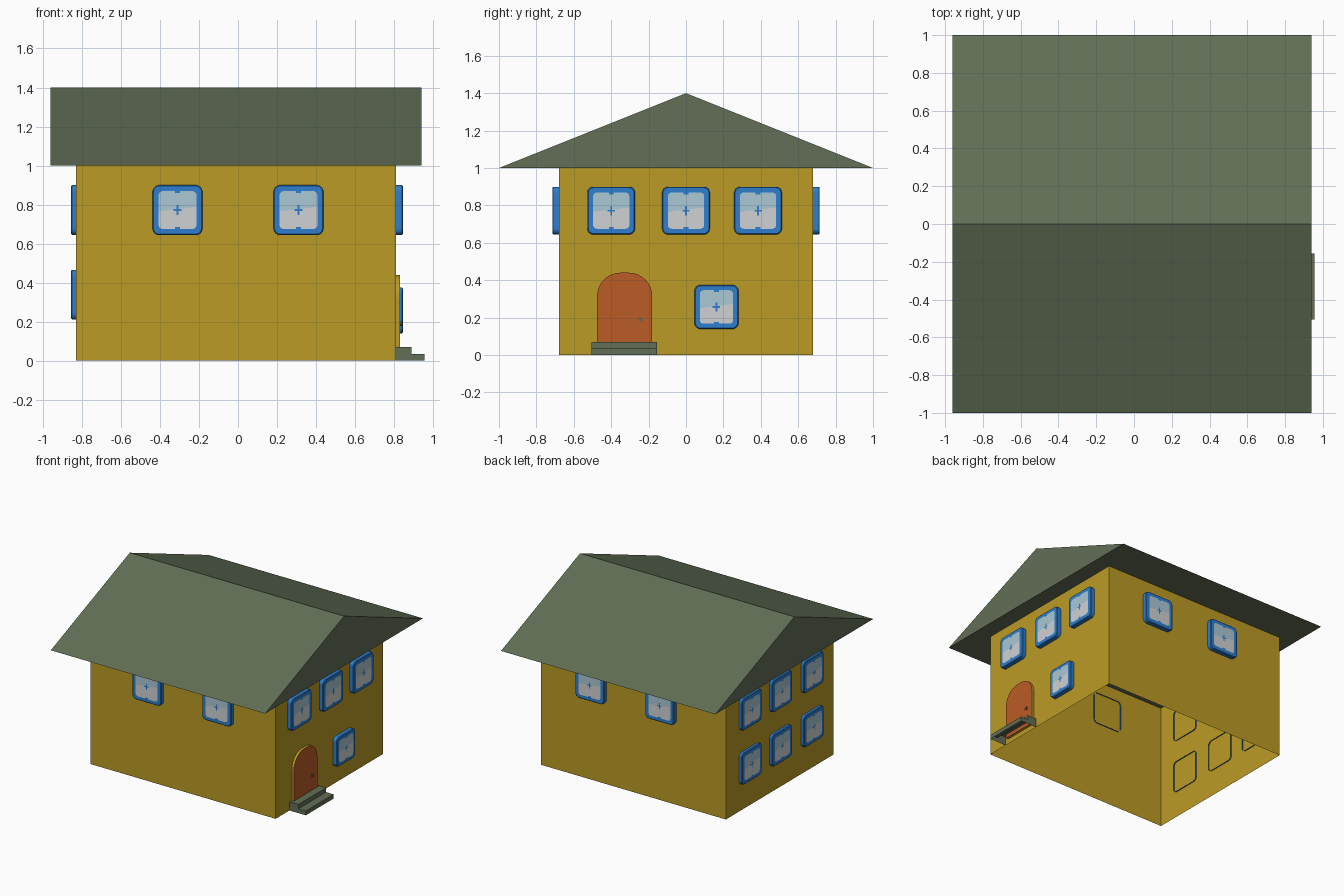
import bpy, bmesh, math
from mathutils import Matrix, Vector

if "Cube" in bpy.data.objects:
    bpy.data.objects.remove(bpy.data.objects["Cube"])


def material(name, rgb):
    m = bpy.data.materials.new(name)
    m.diffuse_color = (*rgb, 1)
    m.use_nodes = True
    m.node_tree.nodes["Principled BSDF"].inputs["Base Color"].default_value = m.diffuse_color
    return m


YELLOW = material("wall yellow", (0.50, 0.33, 0.019))
GREEN = material("roof green", (0.122, 0.156, 0.093))
BLUE = material("frame blue", (0.026, 0.209, 0.63))
SKY = material("glass light blue", (0.40, 0.58, 0.66))
GREY = material("glass pale grey", (0.63, 0.64, 0.65))
ORANGE = material("door orange", (0.50, 0.107, 0.019))

X0, X1, Y = -0.83, 0.81, 0.68


def finish(name, bm, mats, matrix=Matrix()):
    me = bpy.data.meshes.new(name)
    bm.to_mesh(me)
    bm.free()
    for m in mats:
        me.materials.append(m)
    ob = bpy.data.objects.new(name, me)
    ob.matrix_world = matrix
    bpy.context.collection.objects.link(ob)
    return ob


def rounded(w, h, r_low, r_top, n=6):
    """Rounded rectangle outline (x, z), anticlockwise seen from -y."""
    pts = []
    for sx, sz, r, a0 in ((1, -1, r_low, 270), (1, 1, r_top, 0),
                          (-1, 1, r_top, 90), (-1, -1, r_low, 180)):
        for i in range(n + 1):
            a = math.radians(a0 + 90 * i / n)
            pts.append((sx * (w / 2 - r) + r * math.cos(a),
                        sz * (h / 2 - r) + r * math.sin(a)))
    return pts


def ring(bm, pts, depth):
    return [bm.verts.new((x, -depth, z)) for x, z in pts]


def bridge(bm, a, b):
    for i in range(len(a)):
        j = (i + 1) % len(a)
        bm.faces.new((a[i], a[j], b[j], b[i]))


def rect(bm, cx, cz, w, h, depth):
    pts = [(cx + sx * w / 2, cz + sz * h / 2)
           for sx, sz in ((-1, -1), (1, -1), (1, 1), (-1, 1))]
    return bm.faces.new(ring(bm, pts, depth))


def on_wall(side, u, z):
    """Place local -y outwards on a wall, at position u along world x or y."""
    loc, turn = {"front": ((u, -Y, z), 0), "right": ((X1, u, z), 90),
                 "back": ((u, Y, z), 180), "left": ((X0, u, z), -90)}[side]
    return Matrix.Translation(loc) @ Matrix.Rotation(math.radians(turn), 4, 'Z')


def window(side, u, z, size=0.255, out=0.035):
    bm = bmesh.new()
    # glass, split into a blue upper and a grey lower part
    g = size * 0.76
    bm.faces.new(ring(bm, rounded(g, g, 0.02, 0.02, 4), out + 0.001))
    bmesh.ops.bisect_plane(bm, geom=bm.verts[:] + bm.edges[:] + bm.faces[:],
                           plane_co=(0, 0, 0.005), plane_no=(-0.12, 0, 1))
    for f in bm.faces:
        f.material_index = 1 if f.calc_center_median().z > 0 else 2
    # frame shell, open at the back
    b = 0.005
    back = ring(bm, rounded(size, size, 0.032, 0.032), -0.008)
    edge = ring(bm, rounded(size, size, 0.032, 0.032), out - b)
    face = ring(bm, rounded(size - 2 * b, size - 2 * b, 0.028, 0.028), out)
    bridge(bm, back, edge)
    bridge(bm, edge, face)
    bm.faces.new(face)
    # remains of the glazing bars: centre cross and edge notches
    d = out + 0.002
    rect(bm, 0, 0, 0.009, 0.05, d)
    rect(bm, 0, 0, 0.04, 0.009, d)
    for s in (-1, 1):
        rect(bm, 0, s * (g / 2 - 0.005), 0.025, 0.01, d)
    finish(f"{side}_window", bm, (BLUE, SKY, GREY), on_wall(side, u, z))


# walls: thin shell, open above and below
bm = bmesh.new()
corners = ((X0, -Y), (X1, -Y), (X1, Y), (X0, Y))
bridge(bm, [bm.verts.new((x, y, 0)) for x, y in corners],
       [bm.verts.new((x, y, 1)) for x, y in corners])
finish("walls", bm, [YELLOW])

# roof: triangular prism
bm = bmesh.new()
tri = ((-1, 1), (1, 1), (0, 1.4))
a = [bm.verts.new((-0.96, y, z)) for y, z in tri]
b = [bm.verts.new((0.94, y, z)) for y, z in tri]
bridge(bm, a, b)
bm.faces.new(a)
bm.faces.new(b)
bmesh.ops.recalc_face_normals(bm, faces=bm.faces[:])
finish("roof", bm, [GREEN])

# windows
for u in (-0.40, 0.0, 0.385):
    window("right", u, 0.772)
    for z in (0.772, 0.338):
        window("left", u, z, out=0.025)
window("right", 0.163, 0.257, size=0.235)
for u in (-0.31, 0.31):
    window("front", u, 0.772)
    window("back", u + 0.045, 0.772)

# arched door with yellow sides
bm = bmesh.new()
shape = rounded(0.295, 0.40, 0.002, 0.125, 8)
a, b = ring(bm, shape, 0), ring(bm, shape, 0.02)
bridge(bm, a, b)
bm.faces.new(b).material_index = 1
finish("door", bm, (YELLOW, ORANGE), on_wall("right", -0.328, 0.24))

# door knob
bm = bmesh.new()
bmesh.ops.create_cone(bm, cap_ends=True, segments=10, radius1=0.012,
                      radius2=0.012, depth=0.012,
                      matrix=Matrix.Rotation(math.pi / 2, 4, 'X'))
finish("door_knob", bm, [GREEN], on_wall("right", -0.243, 0.19)
       @ Matrix.Translation((0, -0.022, 0)))

# doorstep: two steps, open below and behind
bm = bmesh.new()
prof = ((X1, 0), (0.955, 0), (0.955, 0.035), (0.89, 0.035), (0.89, 0.07), (X1, 0.07))
a = [bm.verts.new((x, -0.505, z)) for x, z in prof]
b = [bm.verts.new((x, -0.155, z)) for x, z in prof]
for i in range(1, 5):
    bm.faces.new((a[i], b[i], b[i + 1], a[i + 1]))
bm.faces.new(a)
bm.faces.new(b[::-1])
finish("doorstep", bm, [GREEN])
